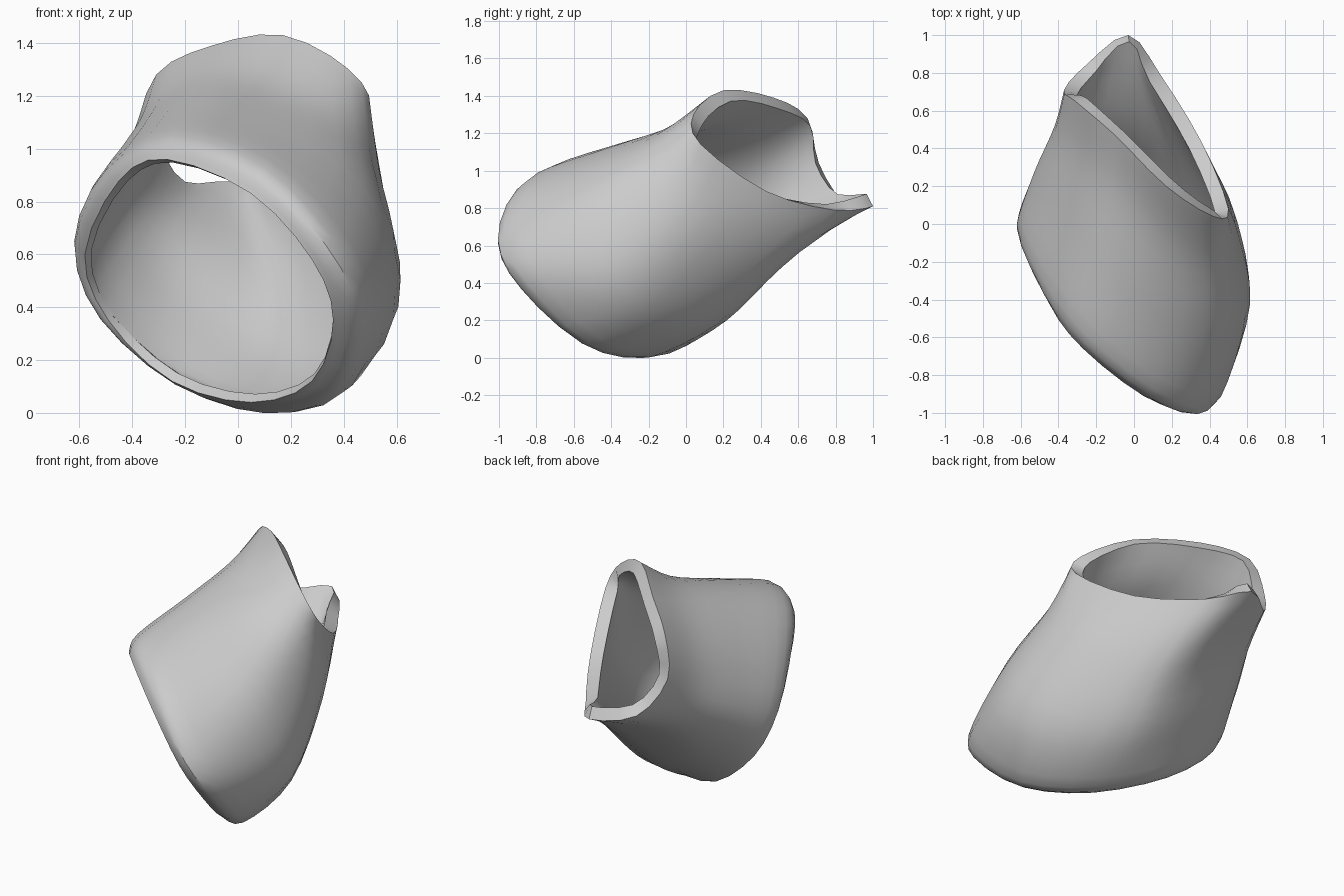
import bpy
import bmesh
from mathutils import Vector

if "Cube" in bpy.data.objects:
    bpy.data.objects.remove(bpy.data.objects["Cube"])

AROUND, ALONG = 3, 4   # subdivisions between control points

# Lengthwise strakes of the sleeve, ordered round the tube:
# front rim, shoulder, middle, neck, rear rim
STRAKES = [
    [(-.58, -.06, .60), (-.62, .00, .65), (-.53, .27, .75), (-.42, .52, .90), (-.37, .71, 1.04)],
    [(-.45, -.42, .88), (-.50, -.27, .92), (-.43, .10, 1.02), (-.36, .42, 1.13), (-.31, .65, 1.28)],
    [(-.27, -.66, .96), (-.25, -.59, 1.05), (-.17, -.20, 1.17), (-.12, .20, 1.28), (-.10, .47, 1.39)],
    [(.05, -.91, .83), (.10, -.87, .93), (.15, -.50, 1.07), (.17, -.10, 1.23), (.17, .20, 1.43)],
    [(.28, -.98, .58), (.36, -.975, .66), (.47, -.55, .86), (.44, -.20, 1.08), (.42, .04, 1.30)],
    [(.36, -.86, .35), (.48, -.85, .40), (.615, -.42, .50), (.55, -.05, .85), (.50, .08, 1.14)],
    [(.28, -.585, .12), (.40, -.52, .08), (.51, -.20, .25), (.48, .15, .62), (.36, .43, .89)],
    [(.05, -.29, .04), (.12, -.19, .003), (.17, .15, .17), (.20, .45, .46), (.14, .79, .79)],
    [(-.25, -.01, .12), (-.22, .07, .12), (-.17, .30, .32), (-.10, .58, .59), (-.03, 1.0, .81)],
    [(-.49, .05, .35), (-.52, .10, .37), (-.42, .33, .53), (-.33, .58, .71), (-.25, .845, .83)],
]


def spline(points, steps, closed):
    """Smooth curve through the points."""
    pts = [Vector(p) for p in points]
    n = len(pts)

    def at(i):
        return pts[i % n] if closed else pts[max(0, min(n - 1, i))]

    out = []
    for i in range(n if closed else n - 1):
        a, b, c, d = at(i - 1), at(i), at(i + 1), at(i + 2)
        for s in range(steps):
            t = s / steps
            out.append(.5 * (2 * b + (c - a) * t + (2 * a - 5 * b + 4 * c - d) * t ** 2
                             + (3 * b - a - 3 * c + d) * t ** 3))
    if not closed:
        out.append(pts[-1])
    return out


# Sleeve skin: lofted rings from the front rim to the rear rim
lines = [spline(s, ALONG, False) for s in STRAKES]
rings = [spline(ring, AROUND, True) for ring in zip(*lines)]

bm = bmesh.new()
verts = [[bm.verts.new(p) for p in ring] for ring in rings]
n = len(verts[0])
for low, high in zip(verts, verts[1:]):
    for j in range(n):
        k = (j + 1) % n
        bm.faces.new((low[j], low[k], high[k], high[j]))
mesh = bpy.data.meshes.new("sleeve")
bm.to_mesh(mesh)
bm.free()

sleeve = bpy.data.objects.new("sleeve", mesh)
bpy.context.collection.objects.link(sleeve)

# Plain grey
grey = bpy.data.materials.new("grey")
grey.diffuse_color = (.6, .6, .6, 1)
grey.use_nodes = True
grey.node_tree.nodes["Principled BSDF"].inputs["Base Color"].default_value = grey.diffuse_color
mesh.materials.append(grey)

# Wall towards the inside, thicker at the rear rim
group = sleeve.vertex_groups.new(name="thickness")
for i in range(len(rings)):
    weight = .5 + .5 * i / (len(rings) - 1)
    group.add(list(range(i * n, (i + 1) * n)), weight, "REPLACE")
wall = sleeve.modifiers.new("wall", "SOLIDIFY")
wall.thickness = .075
wall.offset = -1
wall.vertex_group = "thickness"

bpy.context.view_layer.objects.active = sleeve
sleeve.select_set(True)
bpy.ops.object.modifier_apply(modifier="wall")
bpy.ops.object.shade_smooth_by_angle(angle=.7)
